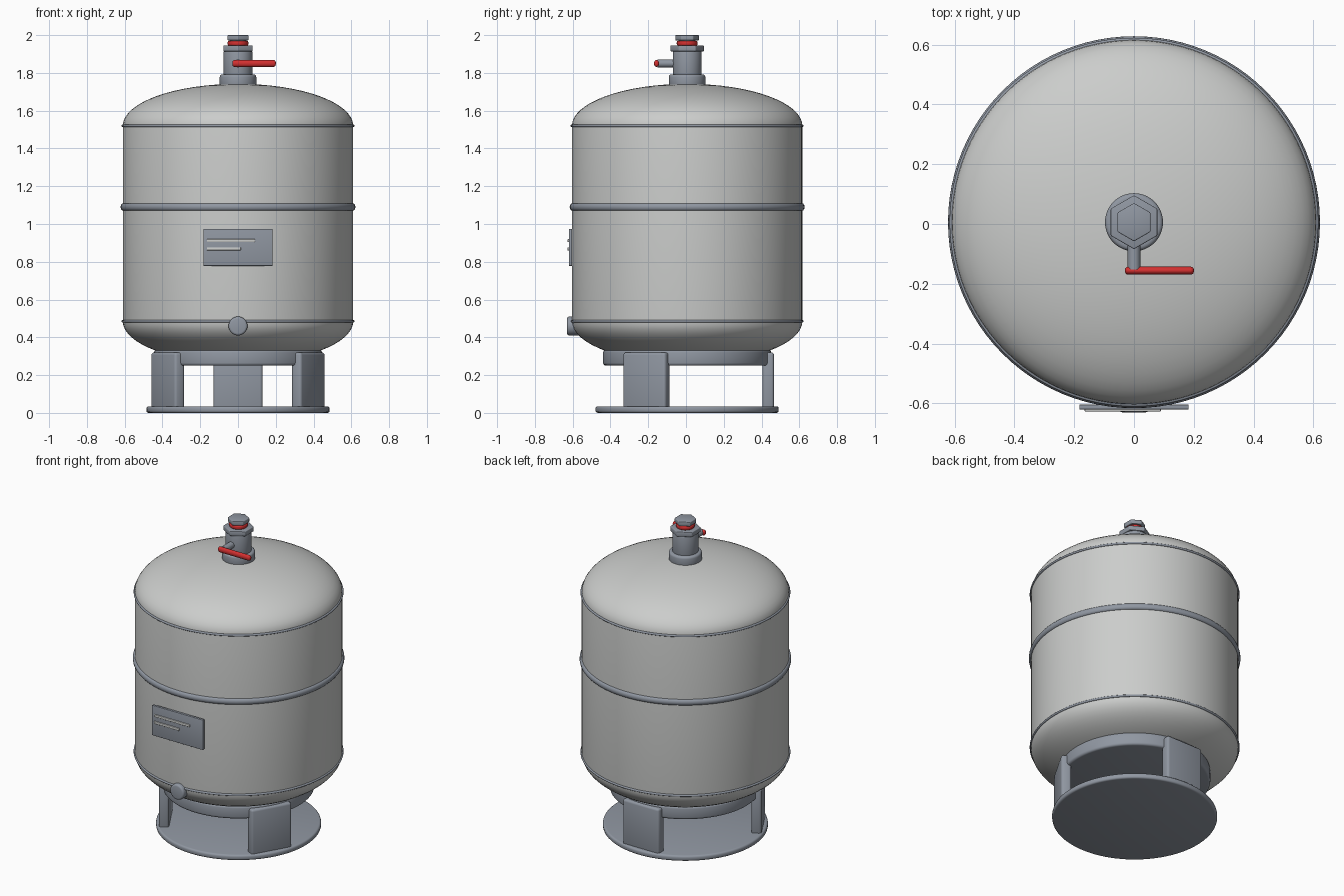
import bpy
from math import pi, sin, cos, radians
from mathutils import Matrix

if "Cube" in bpy.data.objects:
    bpy.data.objects.remove(bpy.data.objects["Cube"])

CY = 0.006  # tank axis, shifted back because the plate and drain stand proud


def material(name, rgb):
    m = bpy.data.materials.new(name)
    m.use_nodes = True
    m.diffuse_color = (*rgb, 1)
    m.node_tree.nodes["Principled BSDF"].inputs["Base Color"].default_value = (*rgb, 1)
    return m


SHELL = material("pale grey paint", (0.60, 0.61, 0.60))
STEEL = material("blue grey steel", (0.28, 0.31, 0.36))
RED = material("red", (0.66, 0.03, 0.03))


def finish(name, mat, bevel=0.0, segments=3, angle=35):
    ob = bpy.context.object
    ob.name = name
    ob.data.materials.append(mat)
    if bevel:
        mod = ob.modifiers.new("rounding", "BEVEL")
        mod.width, mod.segments = bevel, segments
        mod.limit_method = "ANGLE"
        mod.angle_limit = radians(40)
        bpy.ops.object.modifier_apply(modifier=mod.name)
    bpy.ops.object.shade_smooth_by_angle(angle=radians(angle))
    return ob


def cylinder(name, mat, r, z0, z1, bevel=0.0, sides=64, turn=0.0):
    bpy.ops.mesh.primitive_cylinder_add(
        vertices=sides, radius=r, depth=z1 - z0,
        location=(0, CY, (z0 + z1) / 2), rotation=(0, 0, turn))
    return finish(name, mat, bevel)


def rod(name, mat, r, start, end, bevel=0.0, sides=32):
    # cylinder along any axis, from start to end
    d = [b - a for a, b in zip(start, end)]
    rot = (0, pi / 2, 0) if d[0] else (pi / 2, 0, 0)
    bpy.ops.mesh.primitive_cylinder_add(
        vertices=sides, radius=r, depth=abs(d[0]) + abs(d[1]), rotation=rot,
        location=[(a + b) / 2 for a, b in zip(start, end)])
    return finish(name, mat, bevel)


def box(name, mat, size, loc, turn=0.0, bevel=0.0):
    bpy.ops.mesh.primitive_cube_add(size=1)
    bpy.context.object.data.transform(Matrix.Diagonal((*size, 1)))
    bpy.context.object.location = loc
    bpy.context.object.rotation_euler.z = turn
    return finish(name, mat, bevel)


def ring(name, mat, r, minor, z, squash=1.0):
    bpy.ops.mesh.primitive_torus_add(
        major_radius=r, minor_radius=minor, major_segments=96,
        minor_segments=12, location=(0, CY, z))
    bpy.context.object.data.transform(Matrix.Diagonal((1, 1, squash, 1)))
    return finish(name, mat, angle=60)


def lathe(name, mat, profile, sides=96):
    # profile runs bottom to top and starts and ends on the axis
    n = len(profile) - 2
    verts = [(0, 0, profile[0][1])]
    for r, z in profile[1:-1]:
        verts += [(r * cos(2 * pi * i / sides), r * sin(2 * pi * i / sides), z)
                  for i in range(sides)]
    verts.append((0, 0, profile[-1][1]))
    top = len(verts) - 1
    faces = []
    for i in range(sides):
        j = (i + 1) % sides
        faces.append((0, 1 + j, 1 + i))
        for k in range(n - 1):
            a, b = 1 + k * sides, 1 + (k + 1) * sides
            faces.append((a + i, a + j, b + j, b + i))
        a = 1 + (n - 1) * sides
        faces.append((a + i, a + j, top))
    me = bpy.data.meshes.new(name)
    me.from_pydata(verts, [], faces)
    ob = bpy.data.objects.new(name, me)
    bpy.context.collection.objects.link(ob)
    bpy.ops.object.select_all(action="DESELECT")
    bpy.context.view_layer.objects.active = ob
    ob.select_set(True)
    ob.location.y = CY
    return finish(name, mat)


# Tank shell: straight wall with elliptical ends
R, LOW, HIGH, RISE, STEPS = 0.61, 0.485, 1.52, 0.222, 16
arc = [i * pi / 2 / STEPS for i in range(STEPS + 1)]
bottom = [(R * sin(t), LOW - RISE * cos(t)) for t in arc]
dome = [(R * cos(t), HIGH + RISE * sin(t)) for t in arc]
lathe("tank_shell", SHELL, bottom + dome)

# Weld seams and middle band
ring("lower_seam", STEEL, R, 0.007, LOW)
ring("upper_seam", STEEL, R, 0.007, HIGH)
ring("middle_band", STEEL, 0.607, 0.015, 1.09, 1.35)

# Stand: collar, three legs, base disc
cylinder("stand_collar", STEEL, 0.445, 0.25, 0.335, 0.015, 96)
cylinder("base_disc", STEEL, 0.485, 0.0, 0.035, 0.012, 96)
for name, deg in (("back_leg", 90), ("front_right_leg", 210), ("front_left_leg", 330)):
    a = radians(deg)
    box(name, STEEL, (0.06, 0.26, 0.30),
        (0.43 * cos(a), CY + 0.43 * sin(a), 0.17), a, 0.014)

# Rating plate with two raised lines
box("rating_plate", STEEL, (0.365, 0.016, 0.195), (0, -0.612, 0.876), bevel=0.002)
for name, end, z in (("upper_line", 0.09, 0.912), ("lower_line", 0.015, 0.868)):
    box(name, SHELL, (end + 0.165, 0.010, 0.016),
        ((end - 0.165) / 2, -0.622, z), bevel=0.003)

# Drain plug
rod("drain_plug", STEEL, 0.05, (0, -0.54, 0.46), (0, -0.63, 0.46), 0.012, 40)

# Valve on top
cylinder("valve_flange", STEEL, 0.097, 1.725, 1.792, 0.014)
cylinder("valve_body", STEEL, 0.076, 1.78, 1.918, 0.010)
cylinder("valve_nut", STEEL, 0.09, 1.914, 1.945, 0.004, 6, pi / 6 * 0)
cylinder("valve_neck", STEEL, 0.045, 1.94, 1.98)
cylinder("red_collar", RED, 0.055, 1.944, 1.97, 0.008)
cylinder("valve_cap", STEEL, 0.064, 1.972, 2.0, 0.004, 6)

# Lever handle
rod("handle_stem", STEEL, 0.021, (0, -0.05, 1.85), (0, -0.152, 1.85))
lever = rod("handle_lever", RED, 0.018, (-0.03, -0.156, 1.85), (0.2, -0.156, 1.85), 0.012)
lever.scale.y = 0.75
